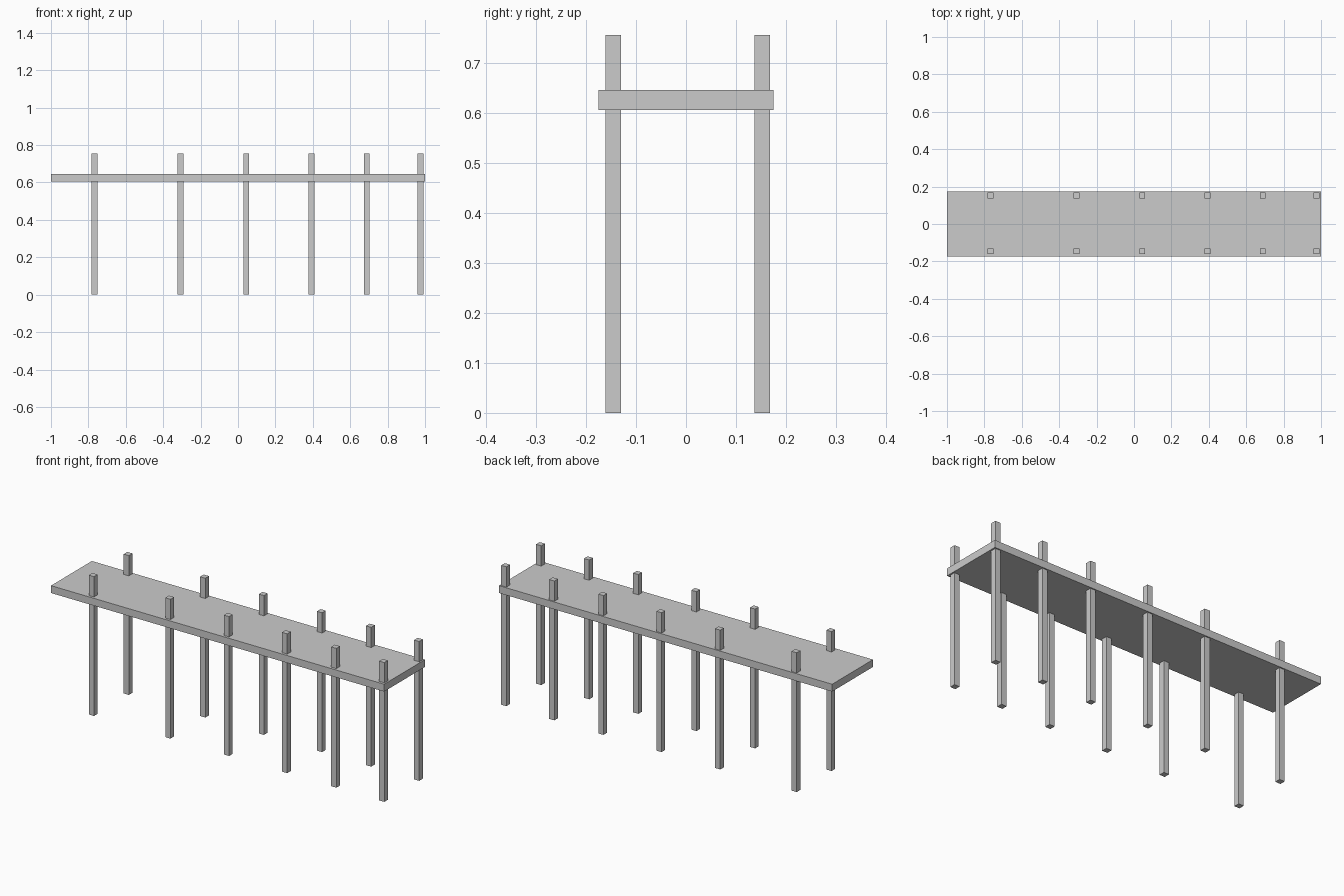
import bpy

if "Cube" in bpy.data.objects:
    bpy.data.objects.remove(bpy.data.objects["Cube"])


def box(name, center, size):
    bpy.ops.mesh.primitive_cube_add(size=1, location=center)
    obj = bpy.context.object
    obj.name = name
    obj.scale = size
    bpy.ops.object.transform_apply(location=False, rotation=False, scale=True)
    return obj


# Flat pier deck
box("deck", (0, 0, 0.626), (2.0, 0.35, 0.04))

# Two rows of square posts passing through the deck, unevenly spaced
POST_X = (-0.767, -0.308, 0.044, 0.393, 0.688, 0.976)
POST_HEIGHT = 0.756
for row, y in (("front", -0.146), ("back", 0.153)):
    for i, x in enumerate(POST_X, 1):
        box(f"{row}_post_{i}", (x, y, POST_HEIGHT / 2), (0.031, 0.031, POST_HEIGHT))
